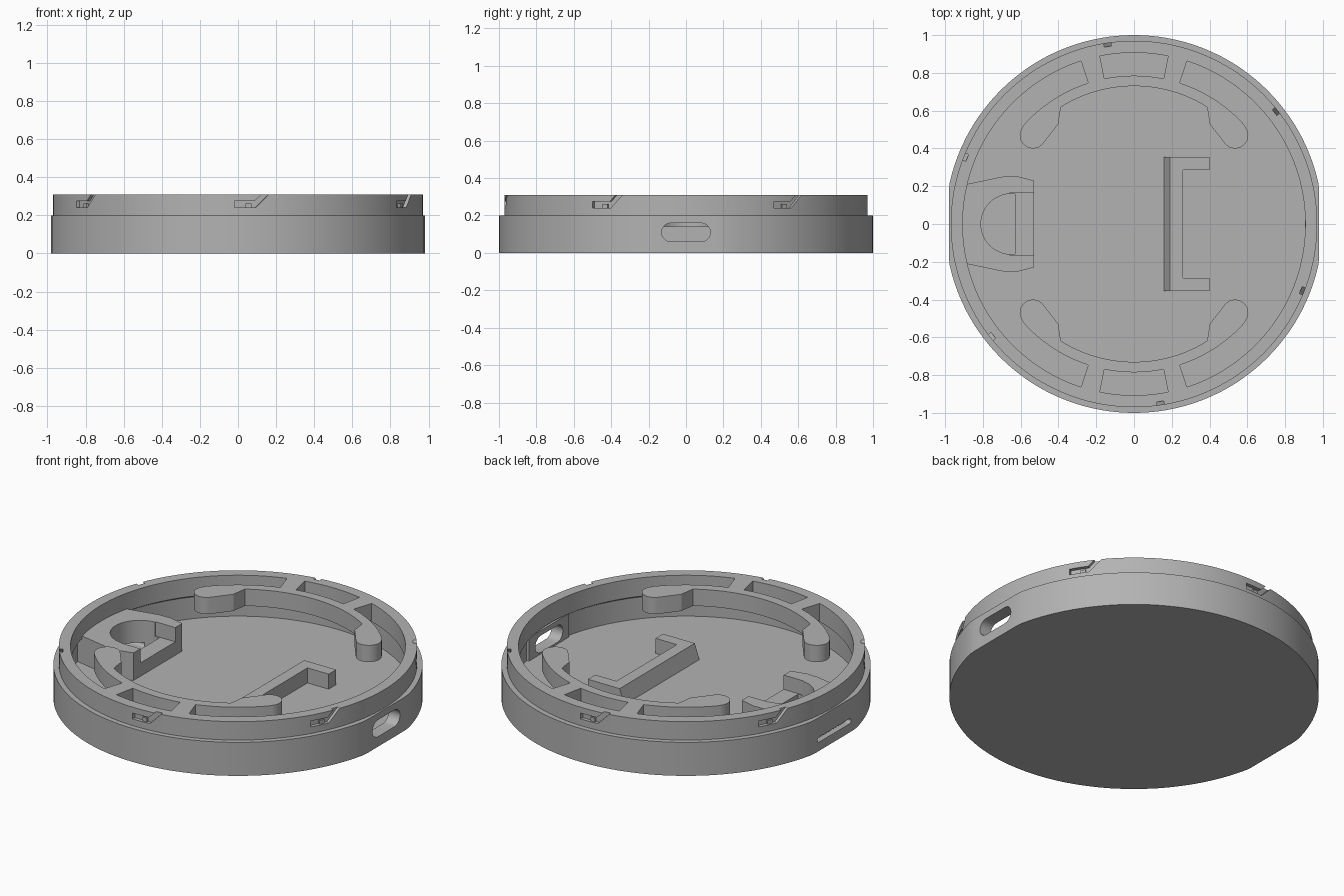
import bpy
import bmesh
from math import sin, cos, radians, pi

if "Cube" in bpy.data.objects:
    bpy.data.objects.remove(bpy.data.objects["Cube"], do_unlink=True)

grey = bpy.data.materials.new("plain grey")
grey.use_nodes = True
grey.diffuse_color = (0.45, 0.45, 0.45, 1)
grey.node_tree.nodes["Principled BSDF"].inputs["Base Color"].default_value = grey.diffuse_color

FLOOR, STEP, TOP = 0.05, 0.2, 0.31


def finish(name, bm):
    bmesh.ops.recalc_face_normals(bm, faces=bm.faces)
    mesh = bpy.data.meshes.new(name)
    bm.to_mesh(mesh)
    bm.free()
    obj = bpy.data.objects.new(name, mesh)
    obj.data.materials.append(grey)
    bpy.context.collection.objects.link(obj)
    return obj


def prism(name, outline, vector):
    """Extrude a closed outline of 3D points along a vector."""
    bm = bmesh.new()
    face = bm.faces.new([bm.verts.new(p) for p in outline])
    new = bmesh.ops.extrude_face_region(bm, geom=[face])["geom"]
    bmesh.ops.translate(bm, vec=vector, verts=[g for g in new if isinstance(g, bmesh.types.BMVert)])
    # The extruded region keeps its source face, so both ends are closed
    if not face.is_valid or len(bm.faces) < len(outline) + 2:
        bmesh.ops.holes_fill(bm, edges=bm.edges)
    return finish(name, bm)


def plan(name, points, z0, z1):
    return prism(name, [(x, y, z0) for x, y in points], (0, 0, z1 - z0))


def box(name, x0, x1, y0, y1, z0, z1):
    return plan(name, [(x0, y0), (x1, y0), (x1, y1), (x0, y1)], z0, z1)


def arc(r, a0, a1, n=24, cx=0, cy=0):
    angles = [radians(a0 + (a1 - a0) * i / n) for i in range(n + 1)]
    return [(cx + r * cos(a), cy + r * sin(a)) for a in angles]


def cut(target, *cutters):
    for cutter in cutters:
        cutter.hide_render = True
        mod = target.modifiers.new("cut", 'BOOLEAN')
        mod.operation, mod.solver, mod.object = 'DIFFERENCE', 'EXACT', cutter
        bpy.context.view_layer.objects.active = target
        bpy.ops.object.modifier_apply(modifier=mod.name)
        bpy.data.objects.remove(cutter, do_unlink=True)


def slot(name, x0, x1, half, z0, z1):
    """Rounded slot running along x."""
    r, zc = (z1 - z0) / 2, (z0 + z1) / 2
    pts = arc(r, -90, 90, 10, half - r, zc) + arc(r, 90, 270, 10, r - half, zc)
    return prism(name, [(x0, y, z) for y, z in pts], (x1 - x0, 0, 0))


# Round tray: turned profile, with the lower skirt flattened on both sides
profile = [(1, 0), (1, STEP), (0.97, STEP), (0.97, TOP), (0.907, TOP),
           (0.907, STEP), (0.94, STEP - 0.02), (0.94, FLOOR)]
N = 144
bm = bmesh.new()
rings = [[bm.verts.new((max(-0.98, min(0.98, r * cos(2 * pi * i / N))),
                        r * sin(2 * pi * i / N), z)) for i in range(N)] for r, z in profile]
for low, high in zip(rings, rings[1:]):
    for i in range(N):
        j = (i + 1) % N
        bm.faces.new((low[i], low[j], high[j], high[i]))
bm.faces.new(rings[0])
bm.faces.new(rings[-1])
tray = finish("tray", bm)

# Port opening on one side and thin slit on the other
cut(tray, slot("port_cutter", 0.8, 1.1, 0.13, 0.06, 0.16),
    slot("slit_cutter", -1.1, -0.85, 0.16, 0.052, 0.082))

# Six bayonet notches around the upper ring, each with a small detent
notch = [(-0.17, 0.24), (-0.06, 0.24), (0.02, 0.32), (-0.02, 0.32), (-0.065, 0.275), (-0.17, 0.275)]
for k in range(6):
    a = radians(-81 + 60 * k)
    out, tan = (cos(a), sin(a)), (-sin(a), cos(a))

    def place(s, z, back):
        # follow the ring so that the depth stays even
        t = a + s / 0.97
        return ((0.97 - back) * cos(t), (0.97 - back) * sin(t), z)
    bm = bmesh.new()
    inner = [bm.verts.new(place(s, z, 0.02)) for s, z in notch]
    outer = [bm.verts.new(place(s, z, -0.03)) for s, z in notch]
    bm.faces.new(inner)
    bm.faces.new(outer)
    for i in range(len(notch)):
        j = (i + 1) % len(notch)
        bm.faces.new((inner[i], inner[j], outer[j], outer[i]))
    bmesh.ops.triangulate(bm, faces=bm.faces)
    cut(tray, finish("notch_cutter", bm))
    t = a - 0.1
    detent = box("notch_detent", 0.94, 0.96, -0.015, 0.015, 0.238, 0.262)
    detent.rotation_euler.z = t

# Curved retaining arms with rounded ends, front and back
blob = [(0.395, 0.57), (0.4, 0.53)] + arc(0.07, 225, 400, 14, 0.535, 0.47)
mirror_blob = [(-x, y) for x, y in reversed(blob)]
outline = (arc(0.935, 72, 108) + arc(0.785, 108, 139)
           + mirror_blob + arc(0.73, 122, 58) + blob + arc(0.785, 41, 72))
for name, side in (("back", 1), ("front", -1)):
    arm = plan(name + "_retaining_arm", [(x, y * side) for x, y in outline], 0.21, TOP)
    window = arc(0.785, 78.5, 101.5) + arc(0.907, 101.5, 78.5)
    cut(arm, plan("window_cutter", [(x, y * side) for x, y in window], 0.1, 0.4))

# Inner frame around the port
frame = box("port_frame", 0.905, 0.95, -0.19, 0.19, FLOOR - 0.01, STEP - 0.01)
cut(frame, slot("frame_cutter", 0.8, 1.1, 0.13, 0.06, 0.16))

# Bracket on the floor with a sloped back
bracket = [(0.19, -0.355), (0.4, -0.355), (0.4, -0.285), (0.26, -0.285),
           (0.26, 0.285), (0.4, 0.285), (0.4, 0.355), (0.19, 0.355)]
plan("bracket", bracket, FLOOR - 0.01, 0.14)
prism("bracket_slope", [(0.16, -0.355, FLOOR), (0.195, -0.355, FLOOR), (0.195, -0.355, 0.139),
                        (0.19, -0.355, 0.139)], (0, 0.71, 0))

# Housing beside the slit, with a half-round pocket and lowered front
half = [(-0.945, 0.195), (-0.89, 0.21), (-0.7, 0.25), (-0.62, 0.253), (-0.53, 0.23)]
housing = plan("slit_housing", half + [(x, -y) for x, y in reversed(half)], FLOOR - 0.01, 0.215)
pocket = arc(0.16, 90, 270, 24, -0.65, 0) + [(-0.63, -0.16), (-0.63, 0.16)]
cut(housing, plan("pocket_cutter", pocket, 0.053, 0.4),
    box("front_cutter", -0.66, -0.4, -0.165, 0.165, 0.13, 0.4),
    slot("housing_slit_cutter", -1.1, -0.72, 0.16, 0.053, 0.082))

# Soft shading on the curved walls, crisp edges elsewhere
for obj in bpy.context.scene.objects:
    obj.select_set(obj.type == 'MESH')
bpy.context.view_layer.objects.active = tray
bpy.ops.object.shade_smooth_by_angle(angle=radians(25))
